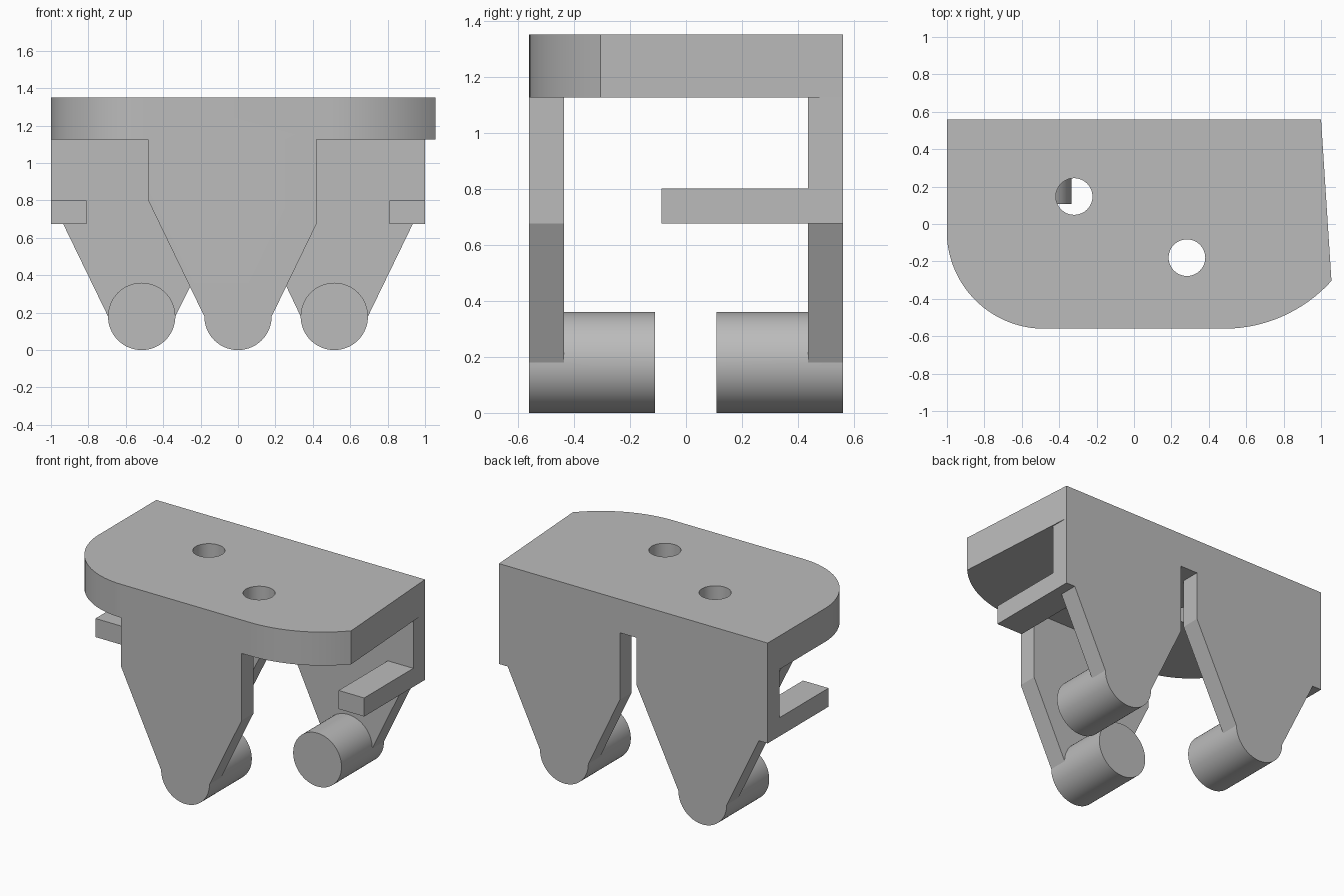
import bpy, bmesh, math

if "Cube" in bpy.data.objects:
    bpy.data.objects.remove(bpy.data.objects["Cube"])

grey = bpy.data.materials.new("light_grey")
grey.diffuse_color = (0.5, 0.5, 0.5, 1)
grey.use_nodes = True
grey.node_tree.nodes["Principled BSDF"].inputs["Base Color"].default_value = grey.diffuse_color

FRONT, BACK, THICK = -0.56, 0.56, 0.125
TOP, UNDER = 1.35, 1.125
R = 0.18            # pin radius, also the rounded leg tips


def arc(cx, cy, r, a0, a1, n):
    """Points along an arc, angles in degrees."""
    angles = [math.radians(a0 + (a1 - a0) * i / n) for i in range(n + 1)]
    return [(cx + r * math.cos(a), cy + r * math.sin(a)) for a in angles]


def prism(name, pts, lo, hi, axis):
    """Extrude a 2D outline along z (xy outline) or y (xz outline)."""
    bm = bmesh.new()
    place = (lambda p, h: (p[0], p[1], h)) if axis == "z" else (lambda p, h: (p[0], h, p[1]))
    face = bm.faces.new([bm.verts.new(place(p, lo)) for p in pts])
    ext = bmesh.ops.extrude_face_region(bm, geom=[face])
    offset = (0, 0, hi - lo) if axis == "z" else (0, hi - lo, 0)
    moved = [v for v in ext["geom"] if isinstance(v, bmesh.types.BMVert)]
    bmesh.ops.translate(bm, verts=moved, vec=offset)
    bmesh.ops.recalc_face_normals(bm, faces=bm.faces)
    mesh = bpy.data.meshes.new(name)
    bm.to_mesh(mesh)
    bm.free()
    mesh.materials.append(grey)
    ob = bpy.data.objects.new(name, mesh)
    bpy.context.collection.objects.link(ob)
    return ob


def box(name, x0, x1, y0, y1, z0, z1):
    return prism(name, [(x0, y0), (x1, y0), (x1, y1), (x0, y1)], z0, z1, "z")


def combine(target, other, operation):
    """Apply a boolean and remove the used part."""
    mod = target.modifiers.new("join", "BOOLEAN")
    mod.operation, mod.object, mod.solver = operation, other, "EXACT"
    bpy.context.view_layer.objects.active = target
    bpy.ops.object.modifier_apply(modifier=mod.name)
    bpy.data.objects.remove(other)


def tip(cx):
    """Rounded lower end of a leg, left to right."""
    return arc(cx, R, R, 180, 360, 32)


# Top plate with two unequal rounded front corners
outline = ([(1, BACK), (-1, BACK)]
           + arc(-0.48, -0.039, 0.521, 183.4, 270, 24)
           + arc(0.48, 0.216, 0.776, 270, 317.9, 16))
bracket = prism("bracket", outline, UNDER, TOP, "z")

# Screw holes through the plate
for x, y in ((-0.32, 0.147), (0.283, -0.18)):
    hole = prism("screw_hole", arc(x, y, 0.098, 0, 352.5, 47), 1, 1.5, "z")
    combine(bracket, hole, "DIFFERENCE")

# Back wall with two tapered legs and a narrow slot between them
back = ([(-1, UNDER), (-1, 0.675), (-0.935, 0.675)] + tip(-0.515)
        + [(-0.025, 0.805), (-0.025, UNDER)])
combine(bracket, prism("back_left_leg", back, BACK - THICK, BACK, "y"), "UNION")
back = ([(0.10, UNDER), (0.10, 0.675)] + tip(0.515)
        + [(0.935, 0.675), (1, 0.675), (1, UNDER)])
combine(bracket, prism("back_right_leg", back, BACK - THICK, BACK, "y"), "UNION")

# Single front leg
front = ([(-0.48, UNDER), (-0.48, 0.8)] + tip(0)
         + [(0.42, 0.675), (0.42, UNDER)])
combine(bracket, prism("front_leg", front, FRONT, FRONT + THICK, "y"), "UNION")

# Side arms reaching forward from the back wall
for s in (-1, 1):
    x0, x1 = sorted((s * 0.81, s))
    arm = box("side_arm", x0, x1, -0.087, BACK - THICK, 0.675, 0.8)
    combine(bracket, arm, "UNION")

# Pins on the inner side of each leg tip
for name, cx, y0, y1 in (("back_left_pin", -0.515, 0.108, BACK - THICK),
                         ("back_right_pin", 0.515, 0.108, BACK - THICK),
                         ("front_pin", 0, FRONT + THICK, -0.11)):
    pin = prism(name, arc(cx, R, R, 0, 354.375, 63), y0, y1, "y")
    combine(bracket, pin, "UNION")

# Smooth the round parts, keep the corners crisp
bpy.ops.object.select_all(action="DESELECT")
bracket.select_set(True)
bpy.context.view_layer.objects.active = bracket
bpy.ops.object.shade_smooth_by_angle(angle=math.radians(20))
